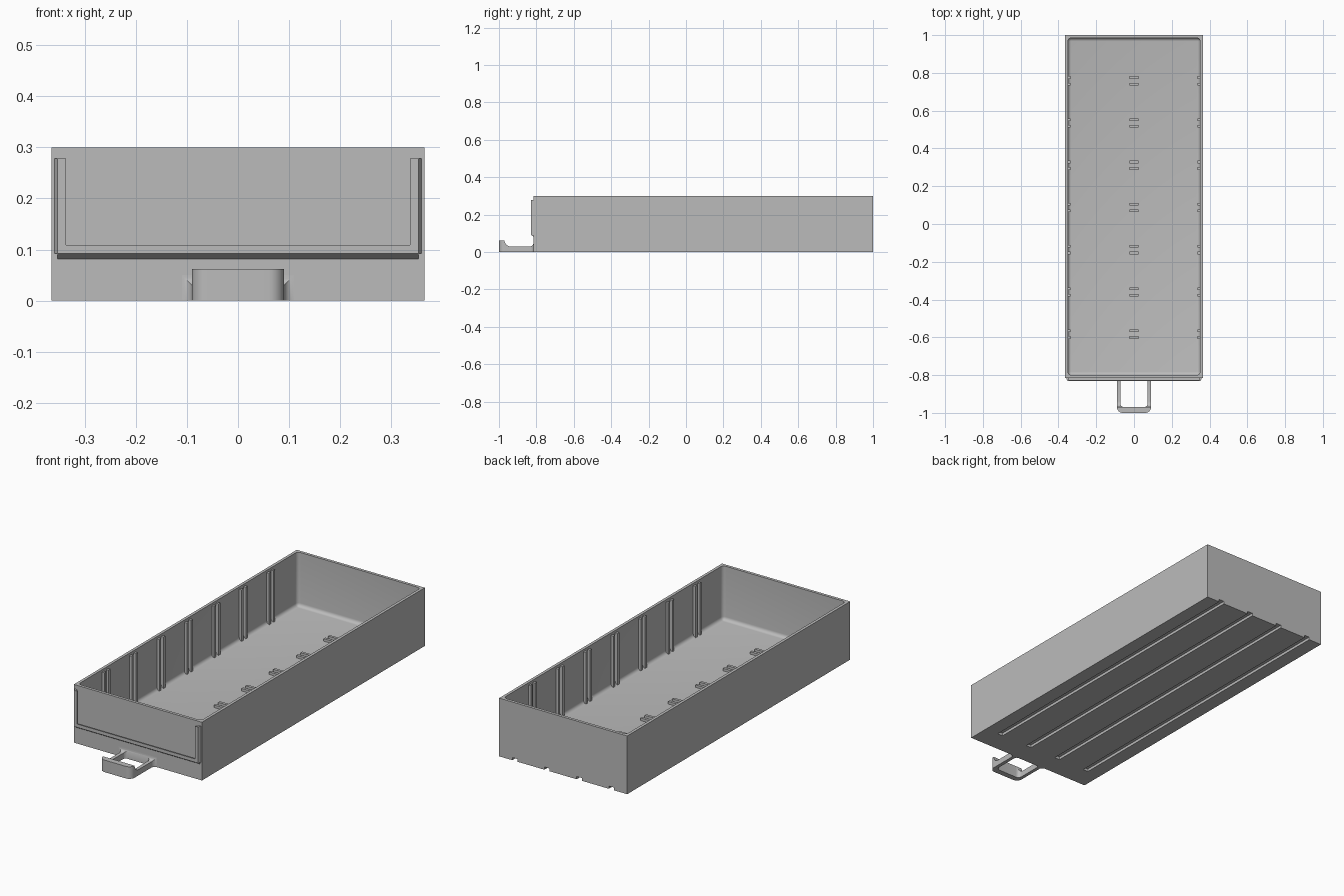
import bpy, bmesh, math
from mathutils import Vector

old = bpy.data.objects.get("Cube")
if old:
    bpy.data.objects.remove(old)

grey = bpy.data.materials.new("plain grey")
grey.use_nodes = True
grey.diffuse_color = (0.5, 0.5, 0.5, 1)
grey.node_tree.nodes["Principled BSDF"].inputs["Base Color"].default_value = (0.5, 0.5, 0.5, 1)


def finish(name, bm):
    bmesh.ops.recalc_face_normals(bm, faces=bm.faces)
    mesh = bpy.data.meshes.new(name)
    bm.to_mesh(mesh)
    bm.free()
    mesh.materials.append(grey)
    ob = bpy.data.objects.new(name, mesh)
    bpy.context.collection.objects.link(ob)
    return ob


def add_box(bm, lo, hi):
    lo, hi = Vector(lo), Vector(hi)
    verts = bmesh.ops.create_cube(bm, size=1)["verts"]
    for v in verts:
        v.co = (lo + hi) / 2 + v.co * (hi - lo)


def boxes(name, spans):
    bm = bmesh.new()
    for lo, hi in spans:
        add_box(bm, lo, hi)
    return finish(name, bm)


def prism(name, points, vector):
    bm = bmesh.new()
    face = bm.faces.new([bm.verts.new(p) for p in points])
    top = bmesh.ops.extrude_face_region(bm, geom=[face])["geom"]
    bmesh.ops.translate(bm, vec=vector, verts=[g for g in top if isinstance(g, bmesh.types.BMVert)])
    return finish(name, bm)


def arc(cx, cy, r, start, end, n=8):
    step = math.radians(end - start) / n
    return [(cx + r * math.cos(math.radians(start) + i * step),
             cy + r * math.sin(math.radians(start) + i * step)) for i in range(n + 1)]


def smooth(ob):
    with bpy.context.temp_override(object=ob, active_object=ob, selected_objects=[ob],
                                   selected_editable_objects=[ob]):
        bpy.ops.object.shade_smooth_by_angle(angle=math.radians(35))


def combine(ob, tool, operation):
    mod = ob.modifiers.new("cut", "BOOLEAN")
    mod.object, mod.operation, mod.solver = tool, operation, "EXACT"
    bpy.context.view_layer.update()
    with bpy.context.temp_override(object=ob, active_object=ob):
        bpy.ops.object.modifier_apply(modifier=mod.name)
    bpy.data.objects.remove(tool)


W, FRONT, BACK, H = 0.365, -0.815, 1.0, 0.3
WALL, FLOOR = 0.015, 0.022

# Open tray with filleted interior
tray = boxes("tray", [((-W, FRONT, 0), (W, BACK, H))])
bm = bmesh.new()
add_box(bm, (WALL - W, FRONT + WALL, FLOOR), (W - WALL, BACK - WALL, H + 0.1))
edges = [e for e in bm.edges if min(v.co.z for v in e.verts) < H]
bmesh.ops.bevel(bm, geom=edges, offset=0.018, segments=5, profile=0.5, affect="EDGES")
combine(tray, finish("cavity_cutter", bm), "DIFFERENCE")

# Runner grooves under the floor, open at the back
grooves = boxes("groove_cutter", [((x - 0.015, -0.70, -0.1), (x + 0.015, BACK + 0.1, 0.014))
                                  for x in (-0.275, -0.092, 0.092, 0.275)])
combine(tray, grooves, "DIFFERENCE")
smooth(tray)

# Divider guides: paired wall ribs and paired floor pads
ribs, pads = [], []
for i in range(7):
    for side in (-1, 1):
        y = 0.758 - i * 0.2235 + side * 0.0175
        pads.append(((-0.025, y - 0.007, FLOOR - 0.004), (0.025, y + 0.007, FLOOR + 0.013)))
        for s in (-1, 1):
            xs = sorted((s * (W - 0.01), s * 0.336))
            ribs.append(((xs[0], y - 0.007, FLOOR - 0.004), (xs[1], y + 0.007, H - 0.012)))
boxes("wall_ribs", ribs)
boxes("floor_pads", pads)

# Label holder: U-shaped rail with an overhanging lip and chamfered outside
LO, HI, OUT, LIP = 0.092, 0.278, 0.353, 0.337
spans = []
for s in (-1, 1):
    for inner, back in ((LIP, -0.825), (OUT - 0.006, FRONT + 0.003)):
        xs = sorted((s * inner, s * OUT))
        spans.append(((xs[0], -0.83, LO), (xs[1], back, HI)))
spans.append(((-OUT, -0.83, LO), (OUT, -0.825, 0.109)))
spans.append(((-OUT, -0.83, LO), (OUT, FRONT + 0.003, LO + 0.006)))
boxes("label_holder", spans)
prism("label_holder_chamfer",
      [(-OUT, -0.83, LO), (-OUT, FRONT, LO), (-OUT, FRONT, LO - 0.01)], (2 * OUT, 0, 0))
for s, side in ((-1, "right"), (1, "left")):
    prism(side + "_label_chamfer",
          [(s * OUT, -0.83, LO), (s * OUT, FRONT, LO), (s * (OUT + 0.006), FRONT, LO)],
          (0, 0, HI - LO))

# Pull handle: rounded loop in plan, trimmed to a side profile
half = arc(0.06, -0.97, 0.03, -90, 0) + arc(0.11, -0.835, 0.02, 180, 90)
half += [(0.11, FRONT + 0.005)]
plan = half + [(-x, y) for x, y in reversed(half)]
handle = prism("pull_handle", [(x, y, 0) for x, y in plan], (0, 0, 0.08))
hole = arc(0.052, -0.95, 0.02, -90, 0) + arc(0.057, -0.833, 0.015, 0, 90)
hole += [(-x, y) for x, y in reversed(hole)]
combine(handle, prism("hole_cutter", [(x, y, -0.1) for x, y in hole], (0, 0, 0.3)), "DIFFERENCE")
side = [(-1.1, -0.05), (-1.1, 0.062), (-0.97, 0.062)]
side += arc(-0.938, 0.062, 0.032, 180, 270)
side += arc(-0.835, 0.05, 0.02, -90, 0) + [(-0.7, 0.05), (-0.7, -0.05)]
# keep the underside level with the tray
side = [(y, max(z, 0)) for y, z in side]
combine(handle, prism("profile_cutter", [(-0.2, y, z) for y, z in side], (0.4, 0, 0)), "INTERSECT")
smooth(handle)
